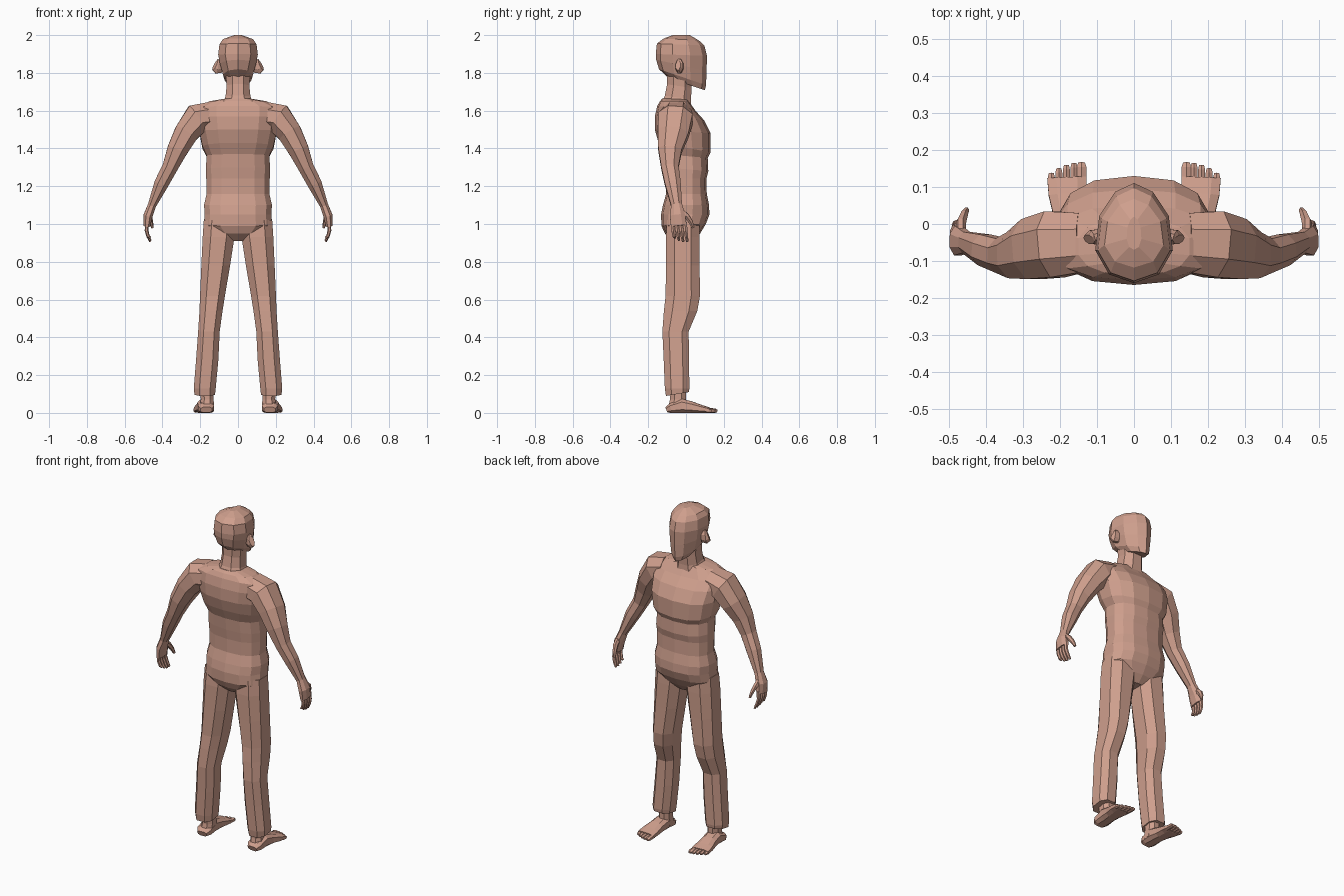
import bpy, bmesh, math
from mathutils import Vector

skin = bpy.data.materials.new("skin")
skin.diffuse_color = (0.62, 0.345, 0.265, 1)


def outline(n, p):
    """Rounded unit outline with n corners that touches -1 and 1 on both axes."""
    pts = []
    for i in range(n):
        a = 2 * math.pi * (i + 0.5) / n
        c, s = math.cos(a), math.sin(a)
        pts.append((math.copysign(abs(c) ** (2 / p), c), math.copysign(abs(s) ** (2 / p), s)))
    mu = max(u for u, v in pts)
    mv = max(v for u, v in pts)
    return [(u / mu, v / mv) for u, v in pts]


def loft(name, rings, mirror=False):
    """Skin a closed flat-shaded mesh over a list of rings."""
    bm = bmesh.new()
    rows = [[bm.verts.new(p) for p in r] for r in rings]
    n = len(rows[0])
    for a, b in zip(rows, rows[1:]):
        for i in range(n):
            j = (i + 1) % n
            bm.faces.new((a[i], a[j], b[j], b[i]))
    bm.faces.new(rows[0])
    bm.faces.new(rows[-1])
    bmesh.ops.recalc_face_normals(bm, faces=bm.faces)
    me = bpy.data.meshes.new(name)
    bm.to_mesh(me)
    bm.free()
    me.materials.append(skin)
    ob = bpy.data.objects.new(name, me)
    bpy.context.collection.objects.link(ob)
    if mirror:
        ob.modifiers.new("mirror", 'MIRROR')
    return ob


def stack(name, rows, n, p, mirror=False, taper=0):
    """Rings up z; each row: back z, front z, centre x, half width, back y, front y."""
    rings = []
    for zb, zf, xc, rx, yb, yf in rows:
        rings.append([(xc + u * rx * (1 - taper * max(v, 0)),
                       (yb + yf) / 2 + v * (yf - yb) / 2,
                       (zb + zf) / 2 + v * (zf - zb) / 2) for u, v in outline(n, p)])
    return loft(name, rings, mirror)


def tube(name, rows, n=6, p=2.0, axis=(0, 1, 0)):
    """Mirrored limb along a path; each row: x, y, z, half thickness, half width on axis."""
    rings = []
    for i, (x, y, z, t, w) in enumerate(rows):
        a = Vector(rows[max(i - 1, 0)][:3])
        b = Vector(rows[min(i + 1, len(rows) - 1)][:3])
        d = (b - a).normalized()
        u = Vector(axis)
        u = (u - d * u.dot(d)).normalized()
        v = d.cross(u)
        rings.append([Vector((x, y, z)) + u * w * c + v * t * s for c, s in outline(n, p)])
    return loft(name, rings, True)


# torso with hips, waist, chest and shoulder slope
stack("torso", [
    (0.91, 0.91, 0, 0.04, -0.07, 0.04), (0.95, 0.95, 0, 0.13, -0.112, 0.075),
    (0.99, 1.00, 0, 0.182, -0.130, 0.105), (1.05, 1.05, 0, 0.176, -0.132, 0.124),
    (1.10, 1.10, 0, 0.180, -0.122, 0.122), (1.16, 1.16, 0, 0.166, -0.105, 0.110),
    (1.24, 1.24, 0, 0.168, -0.105, 0.108), (1.30, 1.28, 0, 0.170, -0.113, 0.118),
    (1.37, 1.35, 0, 0.166, -0.120, 0.115), (1.43, 1.38, 0, 0.188, -0.145, 0.130),
    (1.50, 1.48, 0, 0.205, -0.165, 0.130), (1.57, 1.55, 0, 0.215, -0.165, 0.095),
    (1.625, 1.60, 0, 0.215, -0.152, 0.05), (1.65, 1.65, 0, 0.15, -0.138, 0.015),
    (1.665, 1.66, 0, 0.07, -0.125, 0.01)], 14, 2.5)

# neck
stack("neck", [
    (1.63, 1.60, 0, 0.09, -0.135, 0.03), (1.68, 1.66, 0, 0.066, -0.112, 0.026),
    (1.74, 1.72, 0, 0.060, -0.10, 0.030), (1.82, 1.78, 0, 0.066, -0.10, 0.03)], 8, 2.3)

# head with a face narrowing to the chin
stack("head", [
    (1.775, 1.708, 0, 0.055, -0.095, 0.100), (1.82, 1.735, 0, 0.080, -0.143, 0.106),
    (1.87, 1.81, 0, 0.096, -0.158, 0.109), (1.90, 1.89, 0, 0.105, -0.160, 0.111),
    (1.955, 1.945, 0, 0.098, -0.154, 0.097), (1.982, 1.972, 0, 0.080, -0.118, 0.068),
    (2.0, 2.0, 0, 0.02, -0.07, 0.02)], 10, 2.2, taper=0.3)

# ears
tube("ear", [(0.088, -0.03, 1.835, 0.034, 0.017), (0.112, -0.036, 1.835, 0.038, 0.020),
             (0.122, -0.042, 1.84, 0.028, 0.014)], 8)

# legs in loose trousers
stack("leg", [
    (0.09, 0.11, 0.176, 0.054, -0.106, 0.015), (0.13, 0.13, 0.176, 0.058, -0.112, 0.018),
    (0.28, 0.28, 0.163, 0.059, -0.118, 0.016), (0.43, 0.43, 0.154, 0.057, -0.125, 0.014),
    (0.54, 0.54, 0.143, 0.061, -0.117, 0.060), (0.62, 0.62, 0.135, 0.066, -0.108, 0.074),
    (0.78, 0.78, 0.118, 0.076, -0.106, 0.072), (0.93, 0.93, 0.103, 0.084, -0.106, 0.072),
    (1.02, 1.02, 0.096, 0.085, -0.10, 0.07)], 8, 2.5, mirror=True)

# ankles and feet
stack("ankle", [(0.02, 0.02, 0.166, 0.040, -0.095, 0.0), (0.07, 0.07, 0.163, 0.034, -0.085, 0.0),
                (0.16, 0.16, 0.165, 0.035, -0.085, 0.0)], 8, 2.2, mirror=True)
foot = [(-0.103, 0.168, 0.030, 0.032), (-0.08, 0.169, 0.043, 0.05), (-0.02, 0.171, 0.043, 0.075),
        (0.03, 0.175, 0.044, 0.06), (0.08, 0.180, 0.051, 0.042), (0.125, 0.182, 0.053, 0.028)]
tube("foot", [(x, y, h / 2, h / 2, w) for y, x, w, h in foot], 8, 2.8, (1, 0, 0))
for i in range(5):
    x = 0.142 + i * 0.0205
    tip = 0.166 - i * i * 0.0018
    w = 0.013 if i == 0 else 0.0095
    tube("toe", [(x, 0.11, 0.013, 0.013, w), (x, tip - 0.012, 0.012, 0.012, w),
                 (x, tip, 0.009, 0.007, w * 0.7)], 6, 2.3, (1, 0, 0))

# arms and palms
tube("arm", [
    (0.14, -0.050, 1.575, 0.072, 0.080), (0.215, -0.055, 1.56, 0.078, 0.090),
    (0.275, -0.068, 1.48, 0.064, 0.082), (0.322, -0.085, 1.39, 0.054, 0.062),
    (0.360, -0.085, 1.30, 0.041, 0.046), (0.405, -0.070, 1.215, 0.038, 0.042),
    (0.455, -0.050, 1.10, 0.022, 0.029), (0.476, -0.045, 1.045, 0.024, 0.040),
    (0.482, -0.038, 0.99, 0.017, 0.042)], 8, 2.2)

# fingers and thumbs
for i in range(4):
    y = -0.070 + i * 0.0215
    z = 0.907 + (0, 0.0, 0.006, 0.02)[3 - i]
    tube("finger", [(0.482, y, 1.01, 0.010, 0.011), (0.484, y + 0.003, 0.965, 0.010, 0.010),
                    (0.476, y + 0.008, 0.935, 0.009, 0.009), (0.464, y + 0.012, z, 0.006, 0.006)])
tube("thumb", [(0.470, -0.030, 1.07, 0.014, 0.014), (0.468, 0.005, 1.04, 0.014, 0.014),
               (0.460, 0.026, 1.01, 0.011, 0.011), (0.453, 0.038, 0.98, 0.007, 0.007)])
